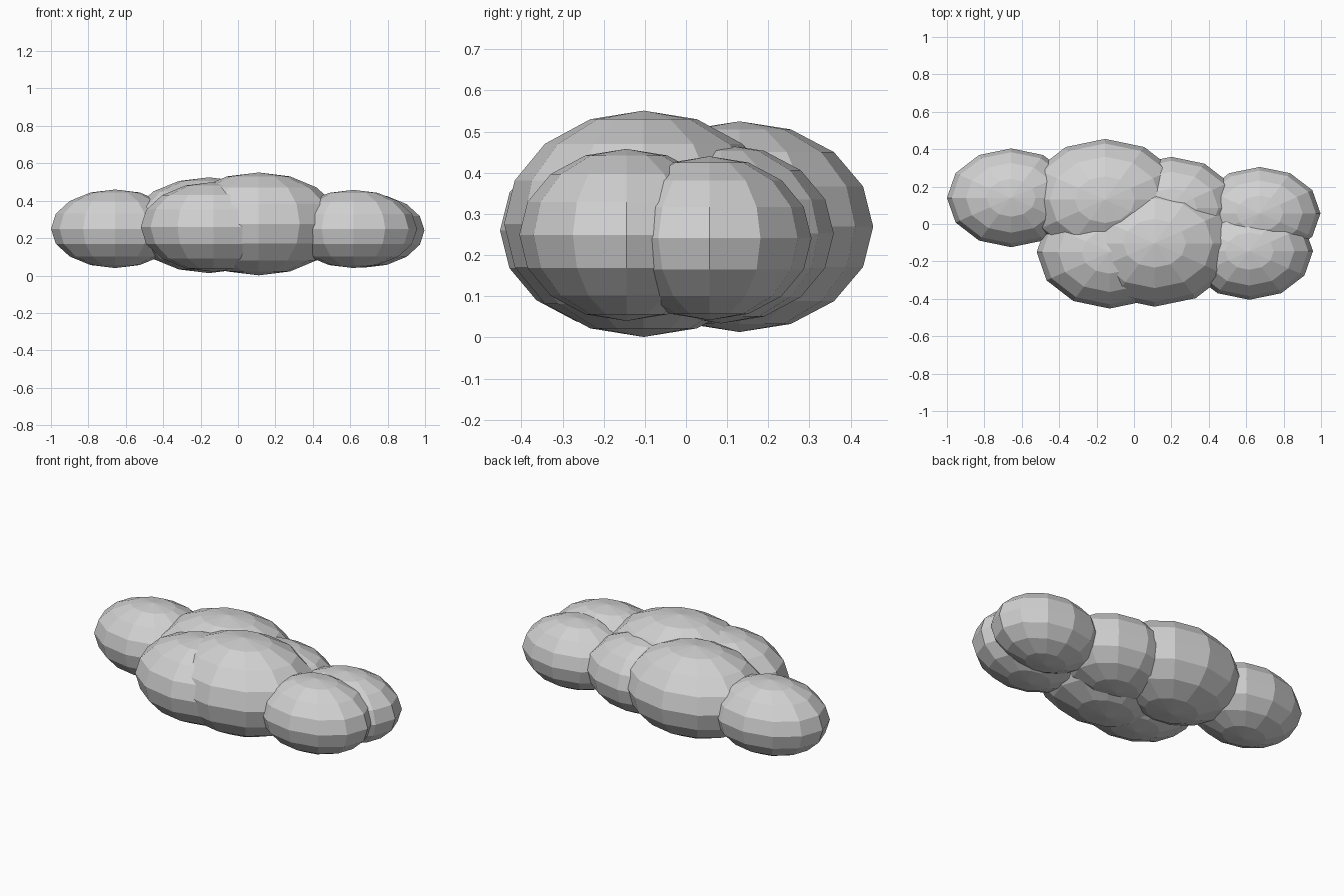
import bpy

cube = bpy.data.objects.get("Cube")
if cube:
    bpy.data.objects.remove(cube, do_unlink=True)

# Single soft grey for the whole cloud
grey = bpy.data.materials.new("cloud_grey")
grey.use_nodes = True
colour = (0.64, 0.64, 0.64, 1.0)
grey.diffuse_color = colour
grey.node_tree.nodes["Principled BSDF"].inputs["Base Color"].default_value = colour


def puff(name, centre, radii):
    """One flat-shaded, stretched low-poly ball of the cloud."""
    bpy.ops.mesh.primitive_uv_sphere_add(segments=12, ring_count=8, radius=1, location=centre)
    ball = bpy.context.object
    ball.name = name
    ball.scale = radii
    bpy.ops.object.transform_apply(location=False, rotation=False, scale=True)
    bpy.ops.object.shade_flat()
    ball.data.materials.append(grey)


# Outer puff on the model's right
puff("right_puff", (-0.657, 0.14, 0.25), (0.343, 0.264, 0.21))

# Large central puffs
puff("back_middle_puff", (-0.155, 0.13, 0.269), (0.42, 0.325, 0.256))
puff("front_middle_puff", (0.11, -0.103, 0.276), (0.44, 0.339, 0.275))
puff("front_right_puff", (-0.13, -0.15, 0.26), (0.39, 0.302, 0.24))
puff("back_left_puff", (0.20, 0.085, 0.252), (0.355, 0.274, 0.218))

# Pair of small puffs on the model's left
puff("left_back_puff", (0.672, 0.057, 0.241), (0.325, 0.248, 0.199))
puff("left_front_puff", (0.617, -0.145, 0.249), (0.34, 0.26, 0.209))
